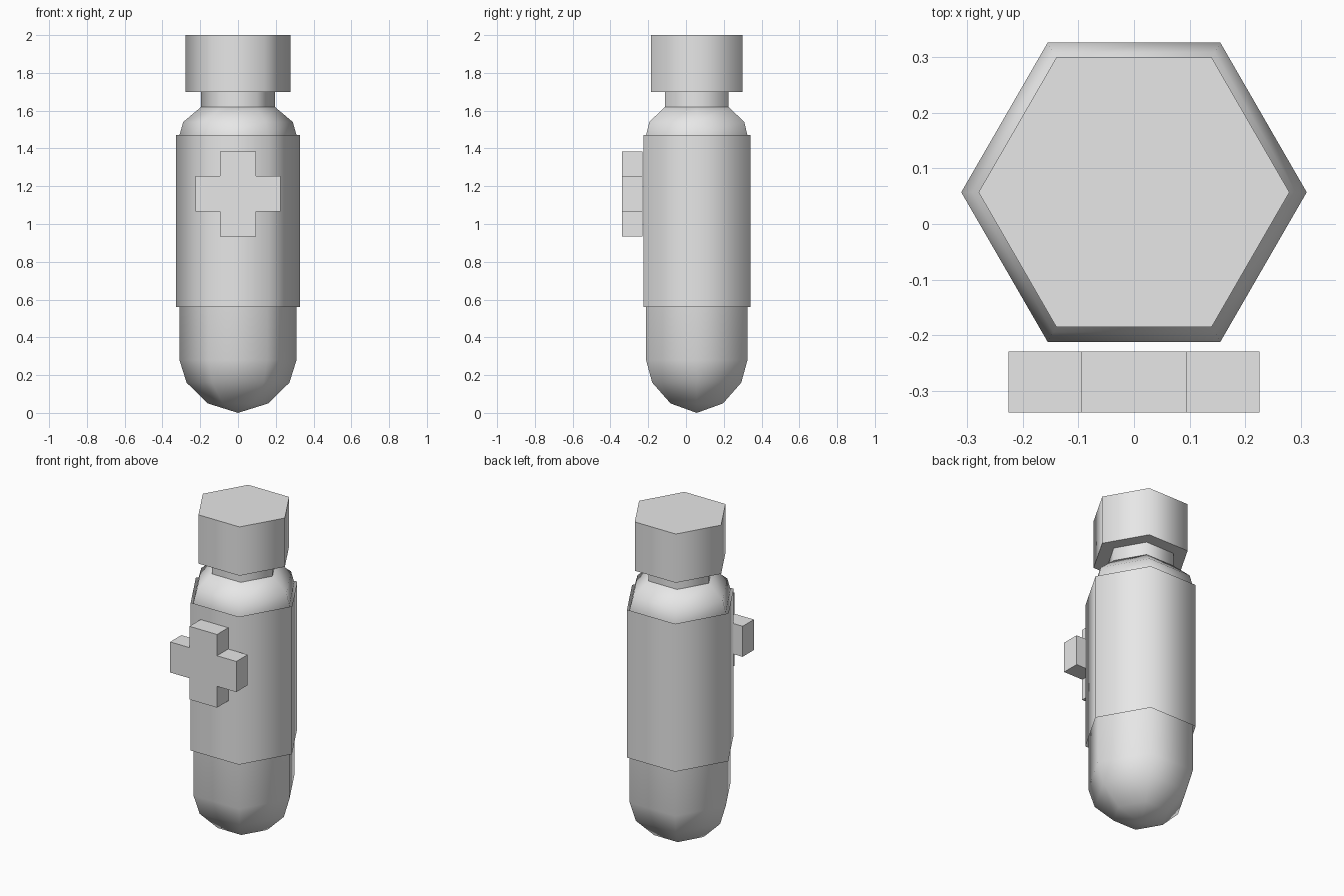
import bpy, bmesh, math

cube = bpy.data.objects.get("Cube")
if cube:
    bpy.data.objects.remove(cube, do_unlink=True)

SIDES = 6
CENTRE_Y = 0.057

grey = bpy.data.materials.new("plain grey")
grey.use_nodes = True
grey.diffuse_color = (0.8, 0.8, 0.8, 1)
grey.node_tree.nodes["Principled BSDF"].inputs["Base Color"].default_value = (0.8, 0.8, 0.8, 1)


def finish(name, bm, smooth):
    mesh = bpy.data.meshes.new(name)
    bm.to_mesh(mesh)
    bm.free()
    obj = bpy.data.objects.new(name, mesh)
    bpy.context.collection.objects.link(obj)
    mesh.materials.append(grey)
    if smooth:
        bpy.ops.object.select_all(action="DESELECT")
        obj.select_set(True)
        bpy.context.view_layer.objects.active = obj
        bpy.ops.object.shade_smooth_by_angle(angle=math.radians(65))
    return obj


def turned(name, profile, close_bottom=False, close_top=False):
    """Six-sided lathe of (radius, height) pairs, from the bottom up."""
    bm = bmesh.new()
    rings = []
    for radius, z in profile:
        if radius == 0:
            rings.append([bm.verts.new((0, CENTRE_Y, z))] * SIDES)
            continue
        angles = [math.tau * i / SIDES for i in range(SIDES)]
        rings.append([bm.verts.new((radius * math.cos(a), CENTRE_Y + radius * math.sin(a), z))
                      for a in angles])
    for low, high in zip(rings, rings[1:]):
        for i in range(SIDES):
            j = (i + 1) % SIDES
            bm.faces.new(dict.fromkeys([low[i], low[j], high[j], high[i]]))
    if close_bottom:
        bm.faces.new(rings[0][::-1])
    if close_top:
        bm.faces.new(rings[-1])
    return finish(name, bm, True)


# Bottle with rounded bottom and sloping shoulder
turned("bottle", [(0, 0), (0.16, 0.05), (0.272, 0.16), (0.31, 0.28),
                  (0.31, 1.47), (0.29, 1.54), (0.195, 1.62)], close_top=True)
turned("neck", [(0.195, 1.62), (0.195, 1.7)])
turned("cap", [(0.279, 1.7), (0.279, 2.0)], close_bottom=True, close_top=True)

# Thin open label sleeve around the bottle
turned("label_band", [(0.327, 0.56), (0.327, 1.47)])

# Raised cross on the front
LONG, SHORT, CROSS_Z = 0.225, 0.094, 1.16
quarter = [(LONG, -SHORT), (LONG, SHORT), (SHORT, SHORT)]
outline = []
for turn in range(4):
    for x, z in quarter:
        for _ in range(turn):
            x, z = -z, x
        outline.append((x, z))
bm = bmesh.new()
front = bm.faces.new([bm.verts.new((x, -0.338, CROSS_Z + z)) for x, z in outline])
extruded = bmesh.ops.extrude_face_region(bm, geom=[front], use_keep_orig=True)
back = [v for v in extruded["geom"] if isinstance(v, bmesh.types.BMVert)]
bmesh.ops.translate(bm, verts=back, vec=(0, 0.109, 0))
bmesh.ops.recalc_face_normals(bm, faces=bm.faces)
finish("cross", bm, False)
